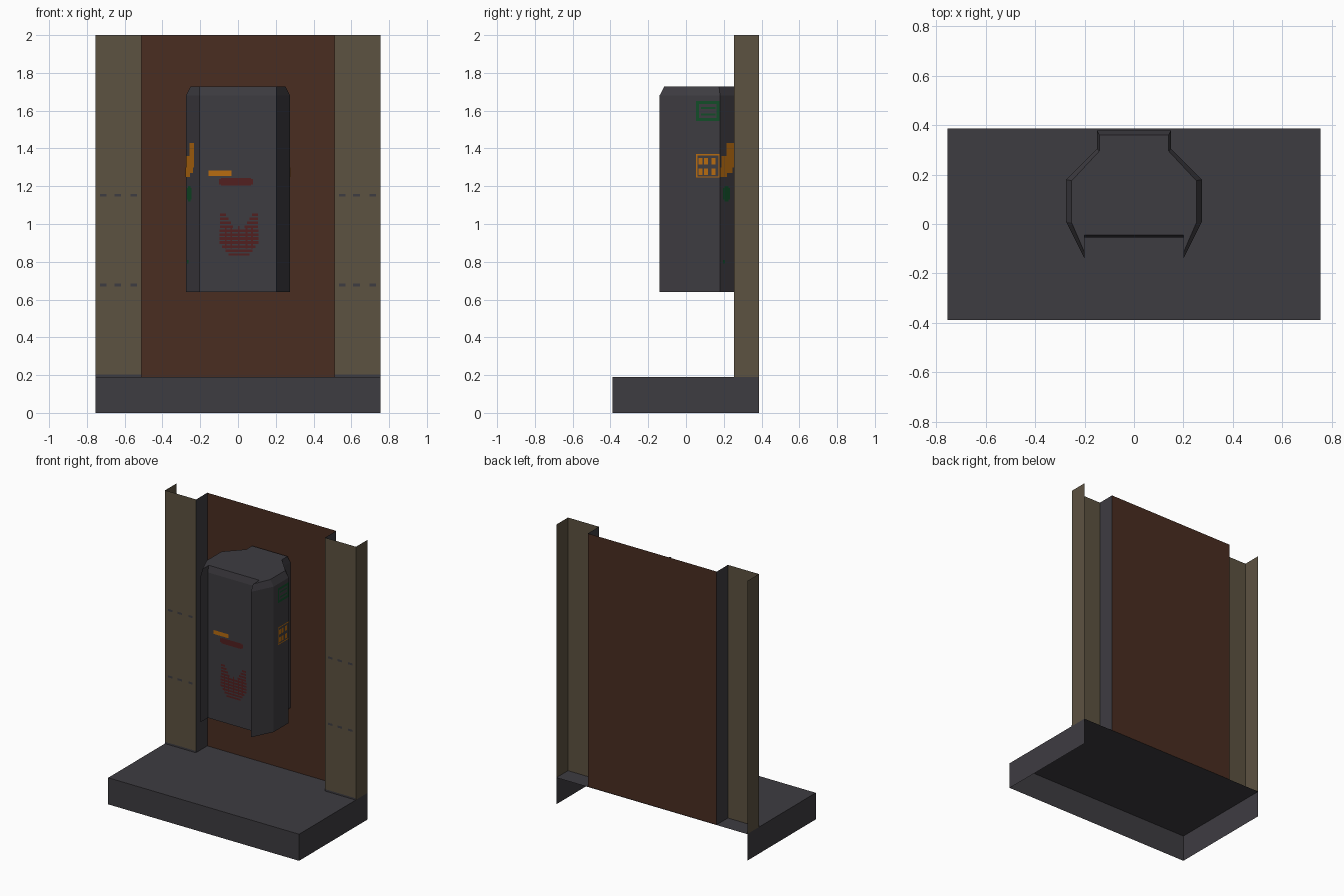
import bpy, bmesh
from mathutils import Vector

if "Cube" in bpy.data.objects:
    bpy.data.objects.remove(bpy.data.objects["Cube"])


def material(name, rgb):
    m = bpy.data.materials.new(name)
    m.diffuse_color = (*rgb, 1)
    m.use_nodes = True
    m.node_tree.nodes["Principled BSDF"].inputs["Base Color"].default_value = m.diffuse_color
    return m


GREY = material("dark grey", (0.048, 0.045, 0.053))
TAN = material("olive brown", (0.108, 0.085, 0.053))
BROWN = material("rust brown", (0.068, 0.026, 0.015))
RED = material("dark red", (0.085, 0.014, 0.014))
ORANGE = material("orange", (0.48, 0.15, 0.005))
GREEN = material("green", (0.006, 0.075, 0.022))


def build(name, faces, mat, closed=False):
    """Make one object from faces given as point lists."""
    bm = bmesh.new()
    for f in faces:
        bm.faces.new([bm.verts.new(p) for p in f])
    bmesh.ops.remove_doubles(bm, verts=bm.verts, dist=1e-5)
    if closed:
        bmesh.ops.recalc_face_normals(bm, faces=bm.faces)
    me = bpy.data.meshes.new(name)
    bm.to_mesh(me)
    bm.free()
    me.materials.append(mat)
    ob = bpy.data.objects.new(name, me)
    bpy.context.collection.objects.link(ob)
    return ob


def wall(a, b, z0, z1):
    """Upright quad from plan point a to b; outward is to the right of a->b."""
    return [(*a, z0), (*b, z0), (*b, z1), (*a, z1)]


def plates(name, a, b, rects, mat, lift=0.003):
    """Thin painted marks on the wall a->b; rects are (u0, u1, z0, z1)."""
    a, b = Vector(a), Vector(b)
    d = (b - a).normalized()
    n = Vector((d.y, -d.x)) * lift
    build(name, [wall(a + d * u0 + n, a + d * u1 + n, z0, z1)
                 for u0, u1, z0, z1 in rects], mat)


def ring(u0, u1, z0, z1, t):
    """Four bars forming a rectangular outline."""
    return [(u0, u1, z0, z0 + t), (u0, u1, z1 - t, z1),
            (u0, u0 + t, z0 + t, z1 - t), (u1 - t, u1, z0 + t, z1 - t)]


W, F, B, H, Z = 0.755, -0.388, 0.386, 0.19, 2.0
PI, PF, PB = 0.51, 0.255, 0.381

# plinth: front, sides and top, open below and behind
build("plinth", [
    wall((-W, F), (W, F), 0, H),
    wall((W, F), (W, B), 0, H),
    wall((-W, B), (-W, F), 0, H),
    [(-W, F, H), (W, F, H), (W, B, H), (-W, B, H)]], GREY)

# back panel
build("back_panel", [wall((-PI, PB), (PI, PB), H, Z)], BROWN)

# channel posts with grey inner returns and trim
build("left_post", [wall((-W, B), (-W, PF), H, Z), wall((-W, PF), (-PI, PF), H, Z)], TAN)
build("right_post", [wall((W, PF), (W, B), H, Z), wall((PI, PF), (W, PF), H, Z)], TAN)
build("left_post_return", [wall((-PI, PF), (-PI, PB), H, Z)], GREY)
build("right_post_return", [wall((PI, PB), (PI, PF), H, Z)], GREY)
for side, x in (("left", -W), ("right", PI)):
    trim = [(0, W - PI, H, H + 0.013)]
    for z in (0.67, 1.145):
        trim += [(u, u + 0.035, z, z + 0.015) for u in (0.025, 0.1, 0.185)]
    plates(side + "_post_trim", (x, PF), (x + W - PI, PF), trim, GREY)

# wall cabinet: faceted body, recessed front between wings, bevelled top
low = [(-0.2, -0.055), (-0.2, -0.14), (-0.275, 0.01),
       (-0.275, 0.18), (-0.15, 0.305), (-0.15, 0.378)]
top = [(-0.2, -0.045), (-0.2, -0.115), (-0.252, 0.005),
       (-0.252, 0.175), (-0.14, 0.295), (-0.14, 0.36)]


def mirrored(half):
    return half + [(-x, y) for x, y in reversed(half)]


low, top = mirrored(low), mirrored(top)
rings = [[(*p, 0.64) for p in low], [(*p, 1.68) for p in low], [(*p, 1.727) for p in top]]
n = len(low)
faces = [rings[0], rings[2]]
for r, s in zip(rings, rings[1:]):
    faces += [[r[i], r[(i + 1) % n], s[(i + 1) % n], s[i]] for i in range(n)]
build("cabinet", faces, GREY, closed=True)

# front marks: orange bar, red bar, red hatched emblem
f0, f1 = (-0.2, -0.055), (0.2, -0.055)
plates("orange_bar", f0, f1, [(0.045, 0.165, 1.254, 1.282)], ORANGE)
plates("red_bar", f0, f1, [(0.1, 0.28, 1.21, 1.238), (0.11, 0.27, 1.203, 1.21),
                           (0.11, 0.27, 1.238, 1.243)], RED)
hatch = []
for i in range(11):
    z = 0.832 + i * 0.021
    if z < 0.88:      # narrow chin
        half = 0.055 + (z - 0.832) * 0.8
        hatch.append((0.205 - half, 0.205 + half, z, z + 0.013))
    elif z < 0.97:    # wide middle
        hatch.append((0.103, 0.308, z, z + 0.014))
    else:             # two horns
        w = 0.075 - (z - 0.97) * 0.6
        hatch += [(0.105, 0.105 + w, z, z + 0.014), (0.305 - w, 0.305, z, z + 0.014)]
hatch += [(u, u + 0.009, 0.87, 0.99) for u in (0.13, 0.16, 0.2, 0.24, 0.27)]
plates("red_emblem", f0, f1, hatch, RED)

# right side marks
s0, s1 = (0.275, 0.01), (0.275, 0.18)
plates("green_frame", s0, s1, ring(0.043, 0.168, 1.545, 1.65, 0.016)
       + [(0.07, 0.145, 1.575, 1.585), (0.07, 0.145, 1.61, 1.62)], GREEN)
plates("orange_frame", s0, s1, ring(0.043, 0.168, 1.245, 1.37, 0.007)
       + [(u, u + 0.022, z, z + 0.035) for u in (0.055, 0.085, 0.125)
          for z in (1.26, 1.315)], ORANGE)

# marks shared by the left wing and the rear right facet
for name, a, b in (("left_wing", (-0.275, 0.01), (-0.2, -0.14)),
                   ("right_rear", (0.275, 0.18), (0.15, 0.305))):
    plates(name + "_orange_mark", a, b,
           [(0.0, 0.05, 1.25, 1.3), (0.01, 0.1, 1.3, 1.36),
            (0.045, 0.1, 1.36, 1.43), (0.05, 0.09, 1.27, 1.3)], ORANGE)
    plates(name + "_green_mark", a, b,
           [(0.02, 0.07, 1.13, 1.19), (0.03, 0.06, 1.118, 1.13),
            (0.03, 0.06, 1.19, 1.202), (0.02, 0.035, 0.79, 0.81)], GREEN)
